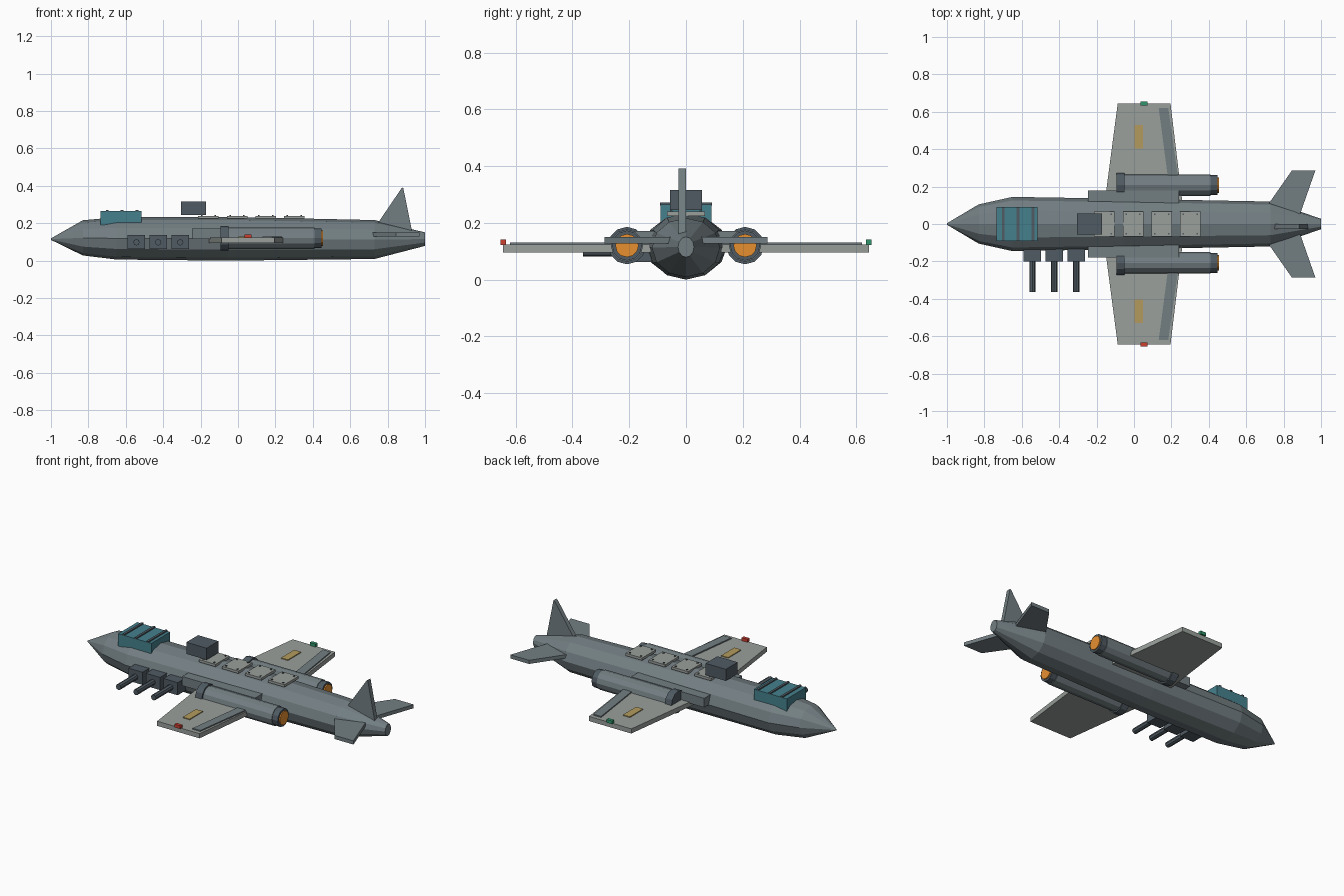
import bpy, bmesh
from math import pi, sin, cos

if "Cube" in bpy.data.objects:
    bpy.data.objects.remove(bpy.data.objects["Cube"])


def mat(name, r, g, b):
    m = bpy.data.materials.new(name)
    m.diffuse_color = (r, g, b, 1)
    m.use_nodes = True
    m.node_tree.nodes["Principled BSDF"].inputs["Base Color"].default_value = m.diffuse_color
    return m


HULL = mat("hull_grey", 0.17, 0.21, 0.225)
PALE = mat("pale_grey", 0.32, 0.35, 0.33)
DARK = mat("dark_grey", 0.08, 0.105, 0.125)
TEAL = mat("teal_glass", 0.06, 0.22, 0.27)
GLOW = mat("engine_orange", 0.8, 0.28, 0.03)
GOLD = mat("gold", 0.45, 0.33, 0.11)
RED = mat("red", 0.6, 0.05, 0.03)
GREEN = mat("green", 0.03, 0.3, 0.15)


def finish(bm, name, m):
    bmesh.ops.recalc_face_normals(bm, faces=bm.faces)
    me = bpy.data.meshes.new(name)
    bm.to_mesh(me)
    bm.free()
    me.materials.append(m)
    ob = bpy.data.objects.new(name, me)
    bpy.context.collection.objects.link(ob)
    return ob


def prism(name, pts, lo, hi, m, axis="z"):
    """Extrude an outline: (x, y) along z, or (x, z) along y."""
    bm = bmesh.new()
    put = (lambda a, b, t: (a, b, t)) if axis == "z" else (lambda a, b, t: (a, t, b))
    r0 = [bm.verts.new(put(a, b, lo)) for a, b in pts]
    r1 = [bm.verts.new(put(a, b, hi)) for a, b in pts]
    bm.faces.new(r0)
    bm.faces.new(r1)
    n = len(pts)
    for i in range(n):
        j = (i + 1) % n
        bm.faces.new((r0[i], r0[j], r1[j], r1[i]))
    return finish(bm, name, m)


def box(name, x, y, z, m):
    return prism(name, [(x[0], y[0]), (x[1], y[0]), (x[1], y[1]), (x[0], y[1])], z[0], z[1], m)


def loft(name, sections, m, cy=0.0, n=12, phase=0.0):
    """Rings along x; each section is (x, half width, z centre, half height)."""
    bm = bmesh.new()
    rings = []
    for x, ry, zc, rz in sections:
        rings.append([bm.verts.new((x, cy + ry * sin(2 * pi * i / n + phase),
                                    zc + rz * cos(2 * pi * i / n + phase))) for i in range(n)])
    for a, b in zip(rings, rings[1:]):
        for i in range(n):
            j = (i + 1) % n
            bm.faces.new((a[i], a[j], b[j], b[i]))
    bm.faces.new(rings[0])
    bm.faces.new(rings[-1])
    return finish(bm, name, m)


# Fuselage
loft("fuselage", [(-1, 0.004, 0.115, 0.004), (-0.83, 0.105, 0.122, 0.094),
                  (-0.65, 0.145, 0.119, 0.113), (-0.05, 0.135, 0.117, 0.117),
                  (0.73, 0.12, 0.113, 0.104), (1, 0.028, 0.115, 0.036)], HULL)

# Cockpit canopy with frame bars
box("canopy", (-0.735, -0.515), (-0.09, 0.09), (0.19, 0.265), TEAL)
for i, x in enumerate((-0.70, -0.62, -0.54)):
    box(f"canopy_bar_{i}", (x - 0.007, x + 0.007), (-0.091, 0.091), (0.262, 0.272), DARK)

# Sensor box on the back
box("sensor_box", (-0.305, -0.17), (-0.056, 0.056), (0.245, 0.315), DARK)

# Roof panels with corner rivets
for i in range(4):
    x = -0.213 + 0.153 * i
    box(f"roof_panel_{i}", (x, x + 0.11), (-0.067, 0.067), (0.225, 0.24), PALE)
    for k, (u, v) in enumerate(((0.018, -0.052), (0.092, -0.052), (0.018, 0.052), (0.092, 0.052))):
        box(f"rivet_{i}_{k}", (x + u - 0.004, x + u + 0.004), (v - 0.004, v + 0.004),
            (0.238, 0.244), DARK)

# Side guns, on the front side only
for i, x in enumerate((-0.543, -0.427, -0.309)):
    box(f"gun_mount_{i}", (x - 0.047, x + 0.047), (-0.2, -0.11), (0.062, 0.138), DARK)
    circle = [(x + 0.017 * cos(a * pi / 4), 0.098 + 0.017 * sin(a * pi / 4)) for a in range(8)]
    prism(f"gun_barrel_{i}", circle, -0.363, -0.19, DARK, "y")

# Parts repeated on both sides
for s, side, lamp in ((-1, "near", RED), (1, "far", GREEN)):
    def flat(name, pts, lo, hi, m):
        return prism(f"{side}_{name}", [(x, s * y) for x, y in pts], lo, hi, m)

    def block(name, x, y, z, m):
        return flat(name, [(x[0], y[0]), (x[1], y[0]), (x[1], y[1]), (x[0], y[1])], z[0], z[1], m)

    # Wing, flap, marker and tip lamp
    flat("wing", [(-0.16, 0.09), (0.262, 0.09), (0.195, 0.645), (-0.087, 0.645)], 0.095, 0.123, PALE)
    flat("flap", [(0.185, 0.22), (0.24, 0.22), (0.183, 0.62), (0.132, 0.62)], 0.118, 0.13, HULL)
    block("wing_marker", (0.003, 0.049), (0.405, 0.53), (0.12, 0.128), GOLD)
    block("tip_lamp", (0.035, 0.073), (0.634, 0.654), (0.122, 0.141), lamp)
    # Wing root fairing
    block("root_fairing", (-0.247, 0.24), (0.1, 0.18), (0.117, 0.172), HULL)
    # Engine nacelle
    cy = s * 0.208
    for name, x0, x1, r, m in (("intake_ring", -0.094, -0.05, 0.066, DARK),
                               ("nacelle", -0.06, 0.41, 0.057, HULL),
                               ("exhaust_ring", 0.402, 0.447, 0.053, DARK),
                               ("exhaust_glow", 0.44, 0.454, 0.041, GLOW)):
        loft(f"{side}_{name}", [(x0, r, 0.12, r), (x1, r, 0.12, r)], m, cy)
    # Tailplane
    flat("tailplane", [(0.665, 0.03), (0.88, 0.03), (0.97, 0.287), (0.845, 0.287)], 0.128, 0.15, HULL)

# Tail fin
prism("tail_fin", [(0.72, 0.16), (0.93, 0.16), (0.883, 0.392), (0.875, 0.388)],
      -0.027, 0.0, HULL, "y")
